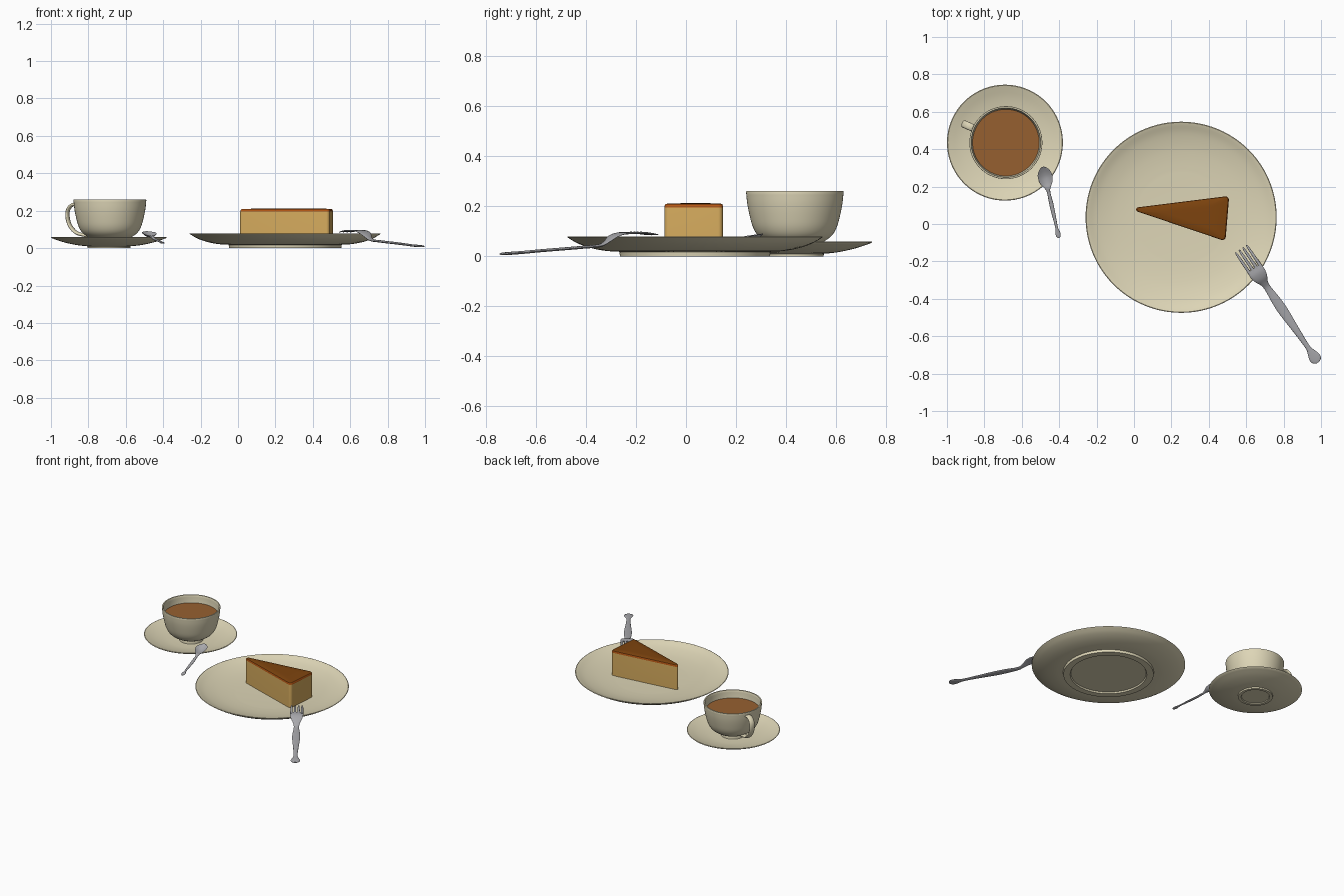
import bpy, bmesh, math
from mathutils import Vector

if "Cube" in bpy.data.objects:
    bpy.data.objects.remove(bpy.data.objects["Cube"])


def material(name, r, g, b):
    m = bpy.data.materials.new(name)
    lin = [((c / 255 + 0.055) / 1.055) ** 2.4 for c in (r, g, b)]
    m.diffuse_color = (*lin, 1)
    m.use_nodes = True
    m.node_tree.nodes["Principled BSDF"].inputs["Base Color"].default_value = m.diffuse_color
    return m


CERAMIC = material("cream_ceramic", 222, 214, 183)
COFFEE = material("coffee_brown", 150, 96, 48)
SPONGE = material("golden_cake", 212, 170, 93)
GLAZE = material("dark_caramel", 126, 68, 14)
EDGE = material("caramel_edge", 180, 86, 20)
METAL = material("silver_metal", 168, 168, 172)


def finish(name, bm, mats, angle=40):
    bmesh.ops.recalc_face_normals(bm, faces=bm.faces[:])
    me = bpy.data.meshes.new(name)
    bm.to_mesh(me)
    bm.free()
    for m in mats:
        me.materials.append(m)
    ob = bpy.data.objects.new(name, me)
    bpy.context.collection.objects.link(ob)
    bpy.ops.object.select_all(action='DESELECT')
    ob.select_set(True)
    bpy.context.view_layer.objects.active = ob
    bpy.ops.object.shade_smooth_by_angle(angle=math.radians(angle))
    return ob


def loft(name, rings, mats, ring_mats=None, angle=40):
    """Skin closed rings of points, capped at both ends."""
    bm = bmesh.new()
    loops = [[bm.verts.new(p) for p in ring] for ring in rings]
    n = len(loops[0])
    for k, (a, b) in enumerate(zip(loops, loops[1:])):
        for i in range(n):
            f = bm.faces.new((a[i], a[(i + 1) % n], b[(i + 1) % n], b[i]))
            f.material_index = ring_mats[k] if ring_mats else 0
    bm.faces.new(loops[0][::-1])
    top = bm.faces.new(loops[-1])
    top.material_index = ring_mats[-1] if ring_mats else 0
    return finish(name, bm, mats, angle)


def smooth_path(pts, steps=5):
    """Catmull-Rom through tuples of any size."""
    vs = [Vector(p) for p in pts]
    vs = [2 * vs[0] - vs[1]] + vs + [2 * vs[-1] - vs[-2]]
    out = []
    for a, b, c, d in zip(vs, vs[1:], vs[2:], vs[3:]):
        for i in range(steps):
            t = i / steps
            out.append(0.5 * (2 * b + (c - a) * t + (2 * a - 5 * b + 4 * c - d) * t * t
                              + (3 * b - a - 3 * c + d) * t ** 3))
    return out + [vs[-2]]


def lathe(name, profile, centre, mat, seg=72):
    rings = [[(centre[0] + r * math.cos(2 * math.pi * i / seg),
               centre[1] + r * math.sin(2 * math.pi * i / seg), z) for i in range(seg)]
             for r, z in profile]
    return loft(name, rings, [mat])


def pairs(pts):
    return [tuple(p) for p in smooth_path(pts, 4)]


# Plates: recessed foot, curved underside, rim, curved upper side
PLATE, SAUCER, CUP = (0.252, 0.036), (-0.69, 0.435), (-0.685, 0.435)
lathe("cake_plate", [(0.01, 0.01), (0.25, 0.01), (0.255, 0.0), (0.30, 0.0)]
      + pairs([(0.302, 0.018), (0.36, 0.022), (0.42, 0.034), (0.47, 0.052), (0.506, 0.073)])
      + [(0.511, 0.077), (0.507, 0.079)]
      + pairs([(0.50, 0.077), (0.45, 0.058), (0.38, 0.042), (0.31, 0.033), (0.24, 0.028)])
      + [(0.01, 0.028)], PLATE, CERAMIC, 96)
lathe("saucer", [(0.01, 0.006), (0.092, 0.006), (0.095, 0.0), (0.115, 0.0)]
      + pairs([(0.116, 0.01), (0.17, 0.016), (0.24, 0.031), (0.306, 0.053)])
      + [(0.31, 0.057), (0.306, 0.059)]
      + pairs([(0.30, 0.057), (0.24, 0.039), (0.17, 0.026), (0.10, 0.021)])
      + [(0.01, 0.021)], SAUCER, CERAMIC)

# Cup, its drink and handle
lathe("cup", [(0.01, 0.022), (0.08, 0.022), (0.078, 0.04)]
      + pairs([(0.085, 0.044), (0.118, 0.06), (0.148, 0.083), (0.167, 0.115),
               (0.18, 0.16), (0.19, 0.21), (0.195, 0.257)])
      + [(0.194, 0.26), (0.186, 0.26)]
      + pairs([(0.184, 0.257), (0.179, 0.21), (0.169, 0.16), (0.155, 0.117),
               (0.13, 0.083), (0.09, 0.062)])
      + [(0.01, 0.06)], CUP, CERAMIC)
lathe("coffee", [(0.174, 0.199), (0.179, 0.205), (0.01, 0.205)], CUP, COFFEE)

a = math.radians(156)
out_dir, side = Vector((math.cos(a), math.sin(a), 0)), Vector((-math.sin(a), math.cos(a), 0))
path = smooth_path([(0.183, 0.232), (0.218, 0.232), (0.243, 0.208), (0.248, 0.17),
                    (0.234, 0.122), (0.195, 0.082), (0.132, 0.066)])
rings = []
for i, p in enumerate(path):
    d = (path[min(i + 1, len(path) - 1)] - path[max(i - 1, 0)]).normalized()
    normal = out_dir * -d.y + Vector((0, 0, d.x))
    c = Vector((*CUP, 0)) + out_dir * p.x + Vector((0, 0, p.y))
    rings.append([c + side * 0.02 * math.cos(t) + normal * 0.009 * math.sin(t)
                  for t in [2 * math.pi * k / 14 for k in range(14)]])
loft("cup_handle", rings, [CERAMIC], angle=60)

# Cake slice: rounded wedge with a glazed top
corners = [Vector(p) for p in ((-0.03, 0.083), (0.489, -0.092), (0.509, 0.15))]
outline = []
for i, c in enumerate(corners):
    u = (corners[i - 1] - c).normalized()
    v = (corners[(i + 1) % 3] - c).normalized()
    half = u.angle(v) / 2
    r = 0.012 if i == 0 else 0.018
    mid = c + (u + v).normalized() * r / math.sin(half)
    start = math.atan2(-(u + v).y, -(u + v).x)
    sweep = math.pi / 2 - half
    outline += [mid + r * Vector((math.cos(start + sweep * k / 4), math.sin(start + sweep * k / 4)))
                for k in range(-4, 5)]
centroid = sum(corners, Vector((0, 0))) / 3
layers = [(1, 0.026), (1, 0.195), (0.995, 0.203), (0.978, 0.208), (0.93, 0.21), (0.5, 0.212)]
rings = [[(*(centroid + (p - centroid) * s), z) for p in outline] for s, z in layers]
loft("cake_slice", rings, [SPONGE, EDGE, GLAZE], [0, 1, 1, 2, 2, 2], 35)


def cutlery(name, start, end, stations, shift=0.0):
    """Stations: distance from tip, height, half width, half thickness, bowl depth."""
    o = Vector((*start, 0))
    d = (Vector((*end, 0)) - o).normalized()
    w = Vector((-d.y, d.x, 0))
    rings = []
    for s, z, hw, th, dip in smooth_path(stations, 4):
        ring = []
        for k in range(16):
            t = 2 * math.pi * k / 16
            ring.append(o + d * s + w * (shift + hw * math.cos(t))
                        + Vector((0, 0, z + th * math.sin(t) - dip * math.sin(t) ** 2)))
        rings.append(ring)
    return loft(name, rings, [METAL], angle=60)


# Fork: handle and head in one piece, plus four tines
F0, F1 = (0.572, -0.132), (0.982, -0.737)
cutlery("fork_handle", F0, F1, [
    (0.125, 0.092, 0.043, 0.004, 0), (0.16, 0.09, 0.044, 0.005, 0), (0.195, 0.078, 0.036, 0.005, 0),
    (0.225, 0.057, 0.021, 0.006, 0), (0.26, 0.042, 0.018, 0.006, 0), (0.34, 0.036, 0.025, 0.006, 0),
    (0.41, 0.031, 0.026, 0.006, 0), (0.53, 0.023, 0.018, 0.006, 0), (0.635, 0.015, 0.013, 0.006, 0),
    (0.67, 0.013, 0.022, 0.006, 0), (0.70, 0.011, 0.031, 0.006, 0), (0.722, 0.01, 0.027, 0.005, 0),
    (0.735, 0.009, 0.010, 0.004, 0)])
for i in range(4):
    cutlery(f"fork_tine_{i + 1}", F0, F1, [
        (0.0, 0.086, 0.003, 0.002, 0), (0.02, 0.089, 0.006, 0.003, 0), (0.07, 0.094, 0.0075, 0.004, 0),
        (0.14, 0.092, 0.0085, 0.004, 0)], (i - 1.5) * 0.0235)

# Spoon: hollow bowl and slim handle
cutlery("spoon", (-0.487, 0.306), (-0.401, -0.075), [
    (0.0, 0.089, 0.006, 0.003, 0), (0.012, 0.088, 0.022, 0.003, 0.007), (0.035, 0.085, 0.036, 0.003, 0.016),
    (0.06, 0.081, 0.039, 0.003, 0.02), (0.09, 0.075, 0.032, 0.003, 0.015), (0.115, 0.067, 0.017, 0.004, 0.005),
    (0.14, 0.057, 0.009, 0.005, 0), (0.2, 0.047, 0.011, 0.005, 0), (0.26, 0.041, 0.010, 0.004, 0),
    (0.335, 0.033, 0.007, 0.004, 0), (0.36, 0.03, 0.013, 0.004, 0), (0.38, 0.028, 0.012, 0.004, 0),
    (0.39, 0.027, 0.005, 0.003, 0)])
